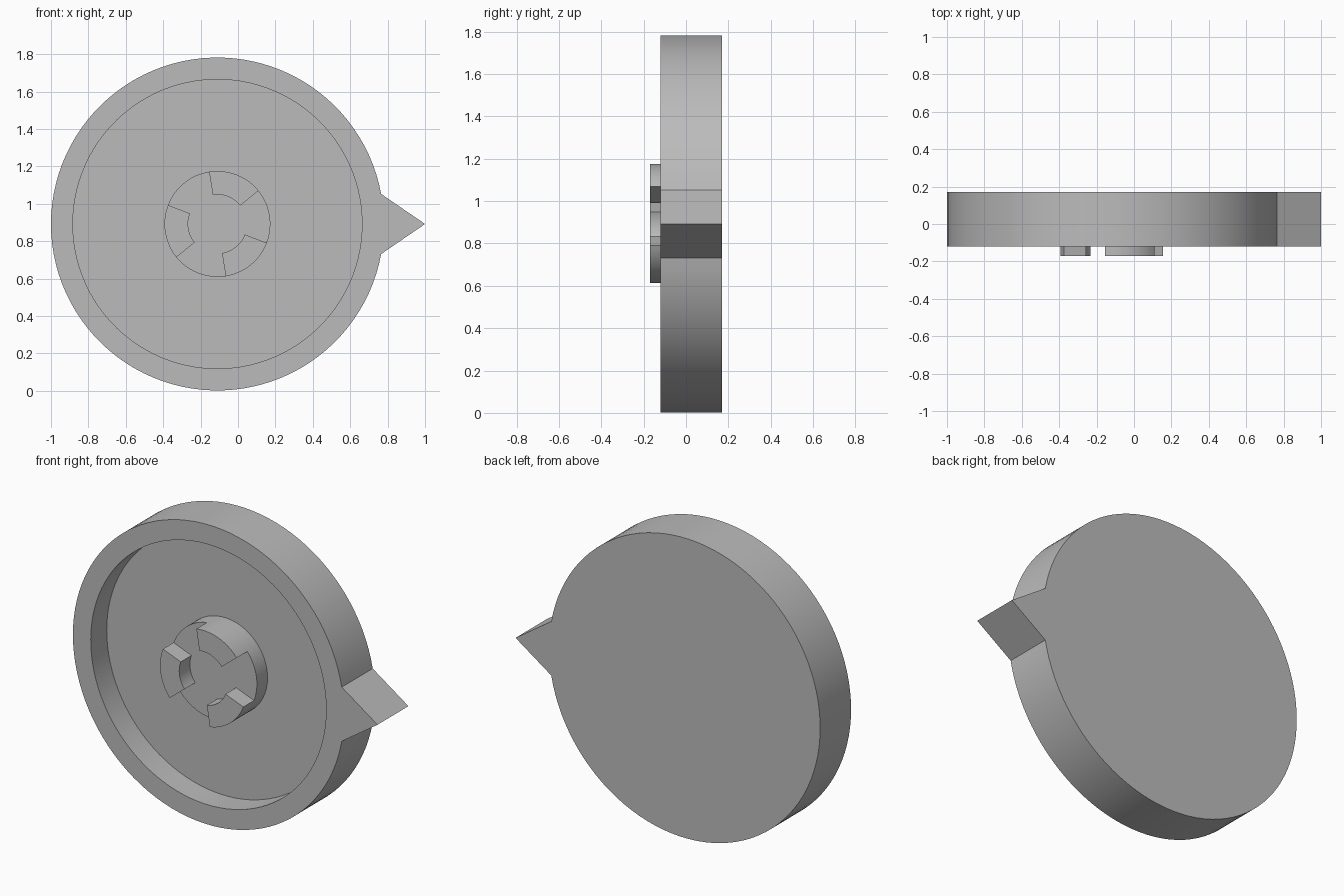
import bpy, bmesh
from math import sin, cos, pi, radians
from mathutils import Vector

cube = bpy.data.objects.get("Cube")
if cube:
    bpy.data.objects.remove(cube)

CX, CZ = -0.11, 0.892             # disc axis
R, R_IN, TIP = 0.89, 0.773, 1.11  # rim radii and pointer tip
BACK, FLOOR, FRONT = 0.17, 0.03, -0.12
HALF = radians(10.4)              # half angle of the pointer base

grey = bpy.data.materials.new("plain_grey")
grey.use_nodes = True
colour = (0.5, 0.5, 0.5, 1)
grey.diffuse_color = colour
grey.node_tree.nodes["Principled BSDF"].inputs["Base Color"].default_value = colour


def ring(bm, angles, radius, y):
    """Closed loop of vertices; radius is a function of the angle."""
    return [bm.verts.new((CX + radius(a) * cos(a), y, CZ + radius(a) * sin(a)))
            for a in angles]


def bridge(bm, a, b):
    n = len(a)
    return [bm.faces.new((a[i], a[(i + 1) % n], b[(i + 1) % n], b[i]))
            for i in range(n)]


def finish(bm, name):
    bmesh.ops.recalc_face_normals(bm, faces=bm.faces)
    mesh = bpy.data.meshes.new(name)
    bm.to_mesh(mesh)
    bm.free()
    mesh.materials.append(grey)
    ob = bpy.data.objects.new(name, mesh)
    bpy.context.collection.objects.link(ob)
    bpy.ops.object.select_all(action='DESELECT')
    ob.select_set(True)
    bpy.context.view_layer.objects.active = ob
    bpy.ops.object.shade_smooth_by_angle(angle=radians(20))
    return ob


def outline(a):
    """Circle with a straight-sided pointer around angle zero."""
    a = abs((a + pi) % (2 * pi) - pi)
    if a >= HALF - 1e-6:
        return R
    bx, bz = R * cos(HALF), R * sin(HALF)
    return TIP * bz / (bz * cos(a) + (TIP - bx) * sin(a))


# Dished disc with pointer
STEPS = 96
angles = [HALF * k / 3 for k in range(-3, 3)]
angles += [HALF + (2 * pi - 2 * HALF) * k / STEPS for k in range(STEPS)]
bm = bmesh.new()
loops = [ring(bm, angles, outline, BACK),
         ring(bm, angles, outline, FRONT),
         ring(bm, angles, lambda a: R_IN, FRONT),
         ring(bm, angles, lambda a: R_IN, FLOOR)]
for a, b in zip(loops, loops[1:]):
    bridge(bm, a, b)
bm.faces.new(loops[0])
bm.faces.new(loops[-1])
finish(bm, "pointer_dish")

# Hub with three raised lugs, each a sixth of a turn wide
SEG = 72
angles = [radians(39) + 2 * pi * k / SEG for k in range(SEG)]
bm = bmesh.new()
base = ring(bm, angles, lambda a: 0.283, FLOOR)
outer = ring(bm, angles, lambda a: 0.283, -0.07)
inner = ring(bm, angles, lambda a: 0.157, -0.07)
bridge(bm, base, outer)
top = bridge(bm, outer, inner)
bm.faces.new(inner)
lugs = [f for i, f in enumerate(top) if (i // (SEG // 6)) % 2 == 0]
raised = bmesh.ops.extrude_face_region(bm, geom=lugs)["geom"]
bmesh.ops.translate(bm, vec=Vector((0, -0.1, 0)),
                    verts=[v for v in raised if isinstance(v, bmesh.types.BMVert)])
bmesh.ops.delete(bm, geom=[f for f in lugs if f.is_valid], context='FACES_ONLY')
finish(bm, "lugged_hub")
